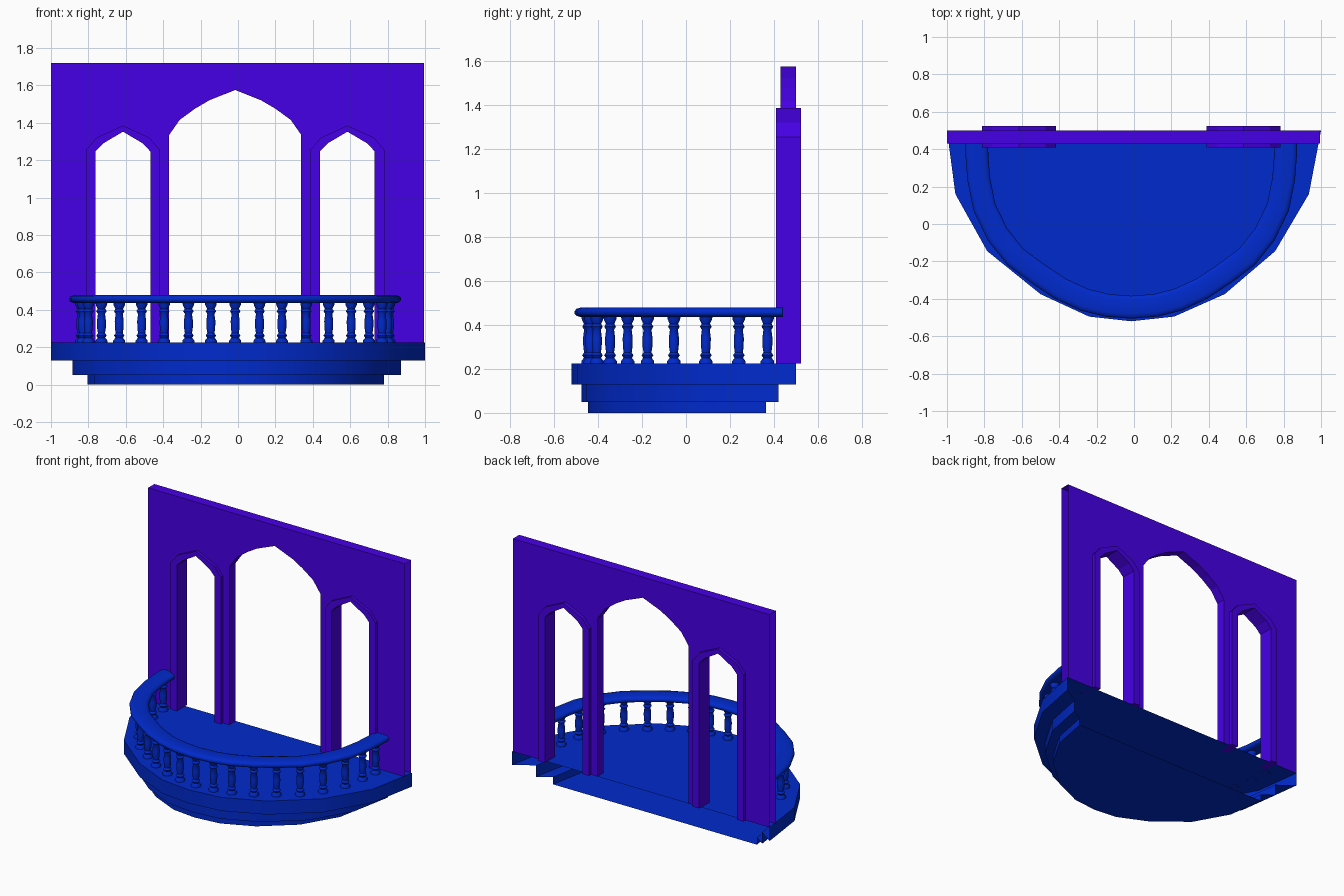
import bpy, bmesh, math
from mathutils import Vector

if "Cube" in bpy.data.objects:
    bpy.data.objects.remove(bpy.data.objects["Cube"], do_unlink=True)

MID = -0.015      # shared symmetry line of arches and railing
FLOOR = 0.225


def material(name, rgb):
    m = bpy.data.materials.new(name)
    m.use_nodes = True
    m.diffuse_color = (*rgb, 1)
    m.node_tree.nodes["Principled BSDF"].inputs["Base Color"].default_value = (*rgb, 1)
    return m


blue = material("deep blue", (0, 0.023, 0.61))
purple = material("violet", (0.062, 0, 0.8))


def finish(name, bm, mat, angle=30):
    bmesh.ops.recalc_face_normals(bm, faces=bm.faces[:])
    mesh = bpy.data.meshes.new(name)
    bm.to_mesh(mesh)
    bm.free()
    mesh.materials.append(mat)
    ob = bpy.data.objects.new(name, mesh)
    bpy.context.collection.objects.link(ob)
    bpy.ops.object.select_all(action='DESELECT')
    ob.select_set(True)
    bpy.context.view_layer.objects.active = ob
    if angle:
        bpy.ops.object.shade_smooth_by_angle(angle=math.radians(angle))


def loft(bm, rings, closed):
    """Skin a list of point rings with end caps, optionally closing each ring."""
    vs = [[bm.verts.new(p) for p in r] for r in rings]
    n = len(vs[0])
    for a, b in zip(vs, vs[1:]):
        for i in range(n if closed else n - 1):
            j = (i + 1) % n
            bm.faces.new((a[i], a[j], b[j], b[i]))
    bm.faces.new(vs[0])
    bm.faces.new(vs[-1])


def prism(name, outline, y0, y1, mat, skip=lambda p, q: False):
    """Extrude an x-z outline along y, leaving out chosen side faces."""
    bm = bmesh.new()
    a = [bm.verts.new((x, y0, z)) for x, z in outline]
    b = [bm.verts.new((x, y1, z)) for x, z in outline]
    bm.faces.new(a)
    bm.faces.new(b)
    for i in range(len(a)):
        j = (i + 1) % len(a)
        if not skip(outline[i], outline[j]):
            bm.faces.new((a[i], a[j], b[j], b[i]))
    finish(name, bm, mat, 0)


def arch(cx, half):
    """Pointed opening from left foot to right foot, given its right half."""
    left = [(cx - x, z) for x, z in half]
    right = [(cx + x, z) for x, z in half[-2::-1]]
    return [(cx - half[0][0], FLOOR)] + left + right + [(cx + half[0][0], FLOOR)]


# Stepped balcony base, a shell open towards the back
edge = [(-1, .5), (-.955, .16), (-.785, -.145), (-.5, -.375), (-.24, -.495),
        (-.015, -.52), (.215, -.495), (.485, -.375), (.755, -.145), (.935, .16), (1, .5)]
steps = [(1, FLOOR), (1, .13), (.878, .13), (.878, .05), (.792, .05), (.792, 0)]
bm = bmesh.new()
loft(bm, [[(-.06 + (x + .06) * s, -.16 + (y + .16) * s, z) for x, y in edge]
          for s, z in steps], closed=False)
finish("balcony_base", bm, blue)

# Wall with three pointed openings, hollow at its ends and foot
big = [(.353, 1.335), (.297, 1.415), (.215, 1.475), (.138, 1.52), (0, 1.575)]
outer = [(.197, 1.255), (.142, 1.32), (0, 1.385)]
inner = [(.146, 1.247), (.105, 1.29), (0, 1.352)]
SIDE = .6
outline = [(-1, FLOOR)]
outline += arch(MID - SIDE, outer) + arch(MID, big) + arch(MID + SIDE, outer)
outline += [(.995, FLOOR), (.995, 1.72), (-1, 1.72)]
prism("arcade_wall", outline, .43, .5, purple,
      lambda p, q: p[1] == q[1] == FLOOR or (p[0] == q[0] and abs(p[0]) > .9))

# Raised frames around the narrow openings
for name, side in (("right", -1), ("left", 1)):
    cx = MID + side * SIDE
    prism(name + "_arch_frame", arch(cx, outer) + arch(cx, inner)[::-1], .41, .523, purple)

# Railing path, from the middle round to the wall
half_path = [(0, -.445), (.13, -.435), (.25, -.405), (.38, -.345), (.5, -.265),
             (.62, -.175), (.715, -.055), (.785, .09), (.815, .24), (.825, .37)]


def mirrored(pts):
    return [Vector((MID - x, y)) for x, y in pts[:0:-1]] + [Vector((MID + x, y)) for x, y in pts]


# Handrail swept along the path
path = mirrored(half_path + [(.826, .44)])
quarter = [(.061, .006), (.053, .016), (.036, .021)]
section = quarter + [(-u, v) for u, v in quarter[::-1]]
section += [(u, -v) for u, v in section[::-1]]
rings = []
for i, p in enumerate(path):
    t = (path[min(i + 1, len(path) - 1)] - path[max(i - 1, 0)]).normalized()
    side = Vector((t.y, -t.x))
    rings.append([(*(p + side * u), .457 + v) for u, v in section])
bm = bmesh.new()
loft(bm, rings, closed=True)
finish("handrail", bm, blue, 40)

# Turned balusters
turning = [(.032, .22), (.032, .235), (.02, .25), (.028, .262), (.019, .275), (.023, .3),
           (.024, .34), (.019, .378), (.028, .392), (.02, .405), (.03, .425), (.032, .442)]
SIDES = 10
bm = bmesh.new()
for p in mirrored(half_path):
    loft(bm, [[(p.x + r * math.cos(math.tau * k / SIDES),
                p.y + r * math.sin(math.tau * k / SIDES), z) for k in range(SIDES)]
              for r, z in turning], closed=True)
finish("balusters", bm, blue, 40)
